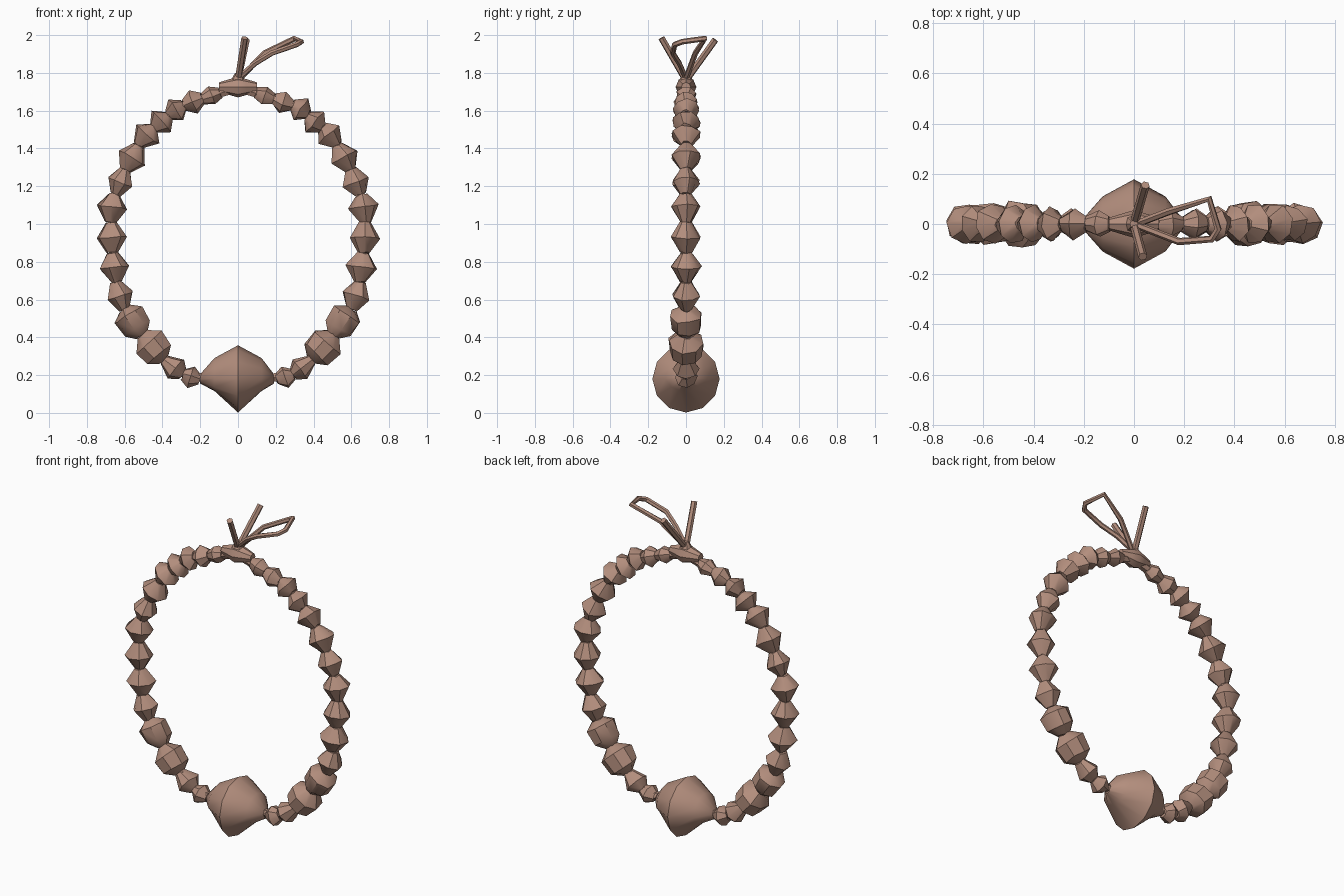
import bpy, bmesh, math, random
from mathutils import Vector, Matrix

random.seed(4)
cube = bpy.data.objects.get("Cube")
if cube:
    bpy.data.objects.remove(cube)

CLAY = bpy.data.materials.new("dusty_clay")
CLAY.use_nodes = True
CLAY.diffuse_color = (0.45, 0.27, 0.205, 1)
CLAY.node_tree.nodes["Principled BSDF"].inputs["Base Color"].default_value = CLAY.diffuse_color


def finish(obj, angle):
    obj.data.materials.append(CLAY)
    bpy.ops.object.select_all(action="DESELECT")
    obj.select_set(True)
    bpy.context.view_layer.objects.active = obj
    bpy.ops.object.shade_smooth_by_angle(angle=math.radians(angle))


def turned(name, center, axis, rings, sides, wobble=0.0, rule=None, angle=38):
    """Loft polygon rings (offset along axis, radius) around an axis in the xz plane."""
    bm = bmesh.new()
    axis = Vector(axis).normalized()
    side = Vector((0, 1, 0))
    out = axis.cross(side)
    spin = random.uniform(0, math.tau) if wobble else 0
    loops = []
    for offset, radius in rings:
        loop = []
        for i in range(sides):
            a = spin + math.tau * i / sides
            direction = side * math.sin(a) + out * math.cos(a)
            r = rule(offset, radius, direction) if rule else radius
            r *= 1 + random.uniform(-wobble, wobble)
            shift = random.uniform(-wobble, wobble) * 0.08
            loop.append(bm.verts.new(Vector(center) + axis * (offset + shift) + direction * r))
        loops.append(loop)
    for a, b in zip(loops, loops[1:]):
        for i in range(sides):
            j = (i + 1) % sides
            bm.faces.new((a[i], a[j], b[j], b[i]))
    bm.faces.new(loops[0])
    bm.faces.new(loops[-1])
    bmesh.ops.recalc_face_normals(bm, faces=bm.faces)
    mesh = bpy.data.meshes.new(name)
    bm.to_mesh(mesh)
    bm.free()
    obj = bpy.data.objects.new(name, mesh)
    bpy.context.collection.objects.link(obj)
    finish(obj, angle)


def cord(name, points, radius, closed=False):
    """Thin round string through the points."""
    curve = bpy.data.curves.new(name, "CURVE")
    curve.dimensions = "3D"
    curve.bevel_depth = radius
    curve.bevel_resolution = 1
    curve.use_fill_caps = True
    spline = curve.splines.new("POLY")
    spline.points.add(len(points) - 1)
    for p, co in zip(spline.points, points):
        p.co = (*co, 1)
    spline.use_cyclic_u = closed
    obj = bpy.data.objects.new(name, curve)
    bpy.context.collection.objects.link(obj)
    bpy.ops.object.select_all(action="DESELECT")
    obj.select_set(True)
    bpy.context.view_layer.objects.active = obj
    bpy.ops.object.convert(target="MESH")
    finish(bpy.context.object, 50)


# Beads up one side of the ring: x, z, radius
BEADS = [(0.247, 0.19, 0.06), (0.33, 0.232, 0.068), (0.445, 0.345, 0.095),
         (0.557, 0.488, 0.086), (0.625, 0.62, 0.074), (0.653, 0.77, 0.083),
         (0.668, 0.928, 0.08), (0.665, 1.09, 0.078), (0.625, 1.22, 0.074),
         (0.562, 1.352, 0.082), (0.48, 1.475, 0.078), (0.405, 1.54, 0.076),
         (0.33, 1.605, 0.07), (0.24, 1.645, 0.062), (0.14, 1.68, 0.052)]
START, END = Vector((0.16, 0, 0.18)), Vector((0.05, 0, 1.71))
NECK = 0.03

for sign, label in ((1, "left"), (-1, "right")):
    path = [START] + [Vector((x, 0, z)) for x, z, r in BEADS] + [END]
    path = [Vector((sign * p.x, 0, p.z)) for p in path]
    for i, (x, z, r) in enumerate(BEADS, 1):
        before = (path[i] - path[i - 1]).length / 2
        after = (path[i + 1] - path[i]).length / 2
        rings = [(-before, NECK), (0, r), (after, NECK)]
        if i in (3, 4):  # the rounder beads near the pendant
            rings = [(-before, NECK + 0.005), (-0.045, r * 0.9), (0.04, r), (after, NECK + 0.005)]
        turned(f"{label}_bead_{i}", path[i], path[i + 1] - path[i - 1], rings, 8, 0.07)

# String running through every bead
right = [(x, 0, z) for x, z, r in BEADS]
left = [(-x, 0, z) for x, z, r in reversed(BEADS)]
cord("ring_cord", [(0, 0, 0.18)] + right + [(0, 0, 1.72)] + left, 0.026, True)


# Large centre bead: full shoulders, tapering straight towards the bottom
def shoulder(offset, radius, direction):
    return radius * (1 - 0.42 * max(0, -direction.z)) if abs(offset) > 0.05 and radius > 0.05 else radius


turned("centre_bead", (0, 0, 0.18), (1, 0, 0),
       [(-0.2, 0.025), (-0.125, 0.11), (0, 0.178), (0.125, 0.11), (0.19, 0.025)],
       12, rule=shoulder, angle=45)

# Knot with its collar, then the bow loop and two loose ends
turned("knot", (0, 0, 1.725), (1, 0, 0),
       [(-0.1, 0.025), (-0.045, 0.042), (0, 0.055), (0.045, 0.042), (0.1, 0.025)], 8)
turned("knot_collar", (0, 0, 1.75), (0, 0, 1), [(-0.02, 0.05), (0.02, 0.032), (0.05, 0.016)], 8)
cord("bow_loop", [(0, 0, 1.77), (0.09, -0.035, 1.85), (0.18, -0.07, 1.905), (0.31, -0.06, 1.95),
                  (0.335, -0.02, 1.965), (0.3, 0.1, 1.982), (0.14, 0.05, 1.905), (0.01, 0, 1.77)], 0.015)
cord("front_loose_end", [(0, 0, 1.76), (0.035, -0.13, 1.985)], 0.018)
cord("back_loose_end", [(0, 0, 1.76), (0.045, 0.155, 1.975)], 0.018)
